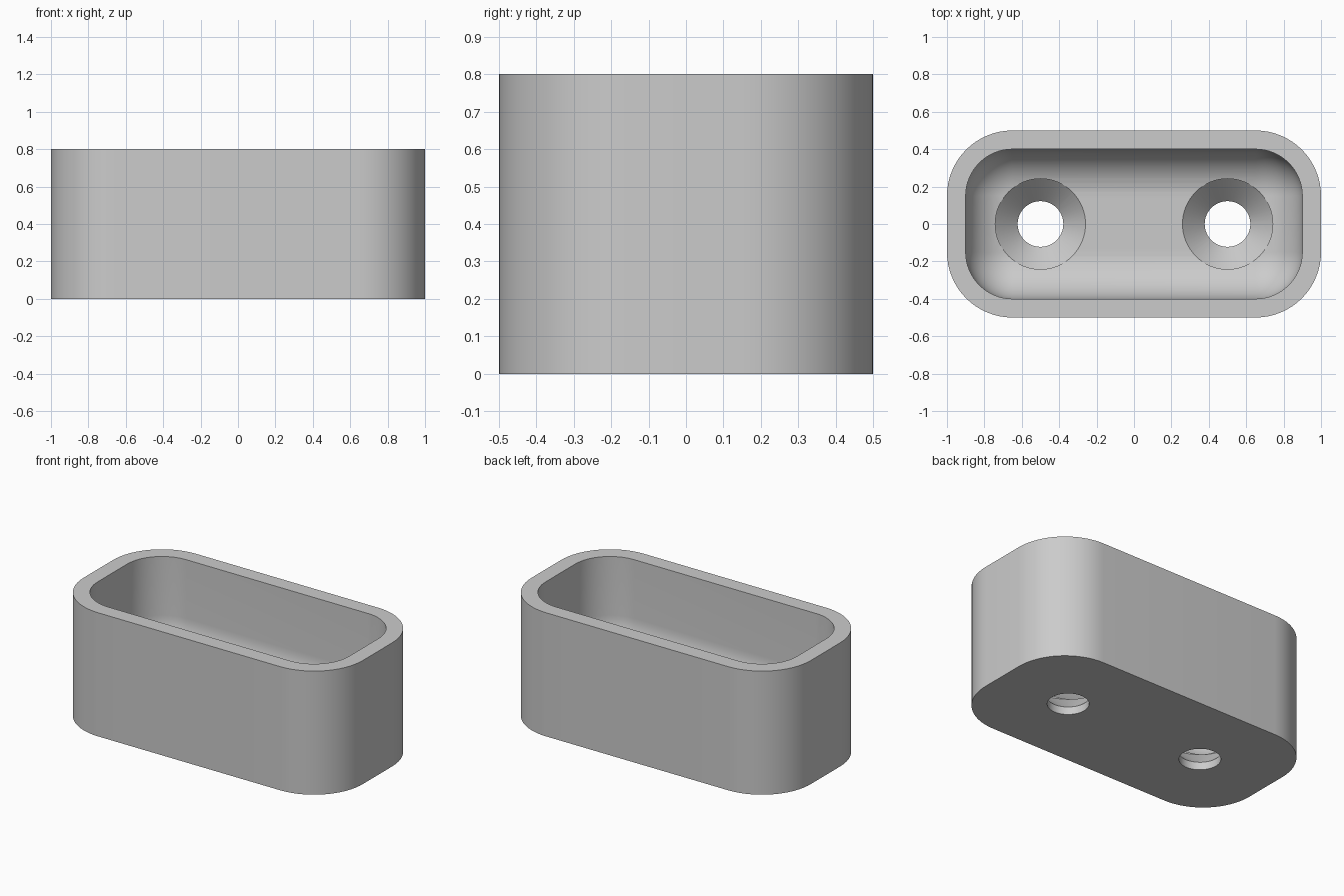
import bpy, bmesh, math

cube = bpy.data.objects.get("Cube")
if cube:
    bpy.data.objects.remove(cube, do_unlink=True)

HALF_X, HALF_Y, HEIGHT = 1.0, 0.5, 0.8
CORNER, WALL, FLOOR = 0.35, 0.1, 0.17
FILLET = CORNER - WALL
STEPS = 16

grey = bpy.data.materials.new("plain grey")
grey.use_nodes = True
grey.diffuse_color = (0.6, 0.6, 0.6, 1)
grey.node_tree.nodes["Principled BSDF"].inputs["Base Color"].default_value = (0.6, 0.6, 0.6, 1)


def rounded_ring(bm, inset, z):
    """Rounded rectangle, moved inwards by inset."""
    r = CORNER - inset
    cx, cy = HALF_X - CORNER, HALF_Y - CORNER
    verts = []
    for quarter, (sx, sy) in enumerate([(1, 1), (-1, 1), (-1, -1), (1, -1)]):
        for i in range(STEPS + 1):
            a = (quarter + i / STEPS) * math.pi / 2
            verts.append(bm.verts.new((sx * cx + r * math.cos(a), sy * cy + r * math.sin(a), z)))
    return verts


def circle_ring(bm, x, radius, z, sides=64):
    angles = [2 * math.pi * i / sides for i in range(sides)]
    return [bm.verts.new((x + radius * math.cos(a), radius * math.sin(a), z)) for a in angles]


def loft(bm, rings):
    """Join rings with quads and cap both ends."""
    for low, high in zip(rings, rings[1:]):
        n = len(low)
        for i in range(n):
            j = (i + 1) % n
            bm.faces.new((low[i], low[j], high[j], high[i]))
    bm.faces.new(rings[0][::-1])
    bm.faces.new(rings[-1])


def finish(bm, name):
    bmesh.ops.remove_doubles(bm, verts=bm.verts, dist=1e-5)
    bmesh.ops.recalc_face_normals(bm, faces=bm.faces)
    mesh = bpy.data.meshes.new(name)
    bm.to_mesh(mesh)
    bm.free()
    mesh.materials.append(grey)
    obj = bpy.data.objects.new(name, mesh)
    bpy.context.collection.objects.link(obj)
    return obj


# Tray: outer wall, flat rim, inner wall and the fillet down to the floor
bm = bmesh.new()
profile = [(0, 0), (0, HEIGHT), (WALL, HEIGHT)]
for i in range(STEPS + 1):
    a = i / STEPS * math.pi / 2
    profile.append((WALL + FILLET * (1 - math.cos(a)), FLOOR + FILLET * (1 - math.sin(a))))
loft(bm, [rounded_ring(bm, inset, z) for inset, z in profile])
tray = finish(bm, "tray")

# Countersunk screw holes through the floor
bm = bmesh.new()
for x in (-0.5, 0.5):
    steps = [(0.122, -0.1), (0.122, 0.05), (0.242, FLOOR + 0.001), (0.242, 0.5)]
    loft(bm, [circle_ring(bm, x, r, z) for r, z in steps])
cutter = finish(bm, "screw_hole_cutter")
cutter.hide_render = True

cut = tray.modifiers.new("screw holes", 'BOOLEAN')
cut.operation = 'DIFFERENCE'
cut.solver = 'EXACT'
cut.object = cutter

bpy.ops.object.select_all(action='DESELECT')
bpy.context.view_layer.objects.active = tray
tray.select_set(True)
bpy.ops.object.modifier_apply(modifier=cut.name)
bpy.data.objects.remove(cutter, do_unlink=True)
bpy.ops.object.shade_smooth_by_angle(angle=math.radians(30))
